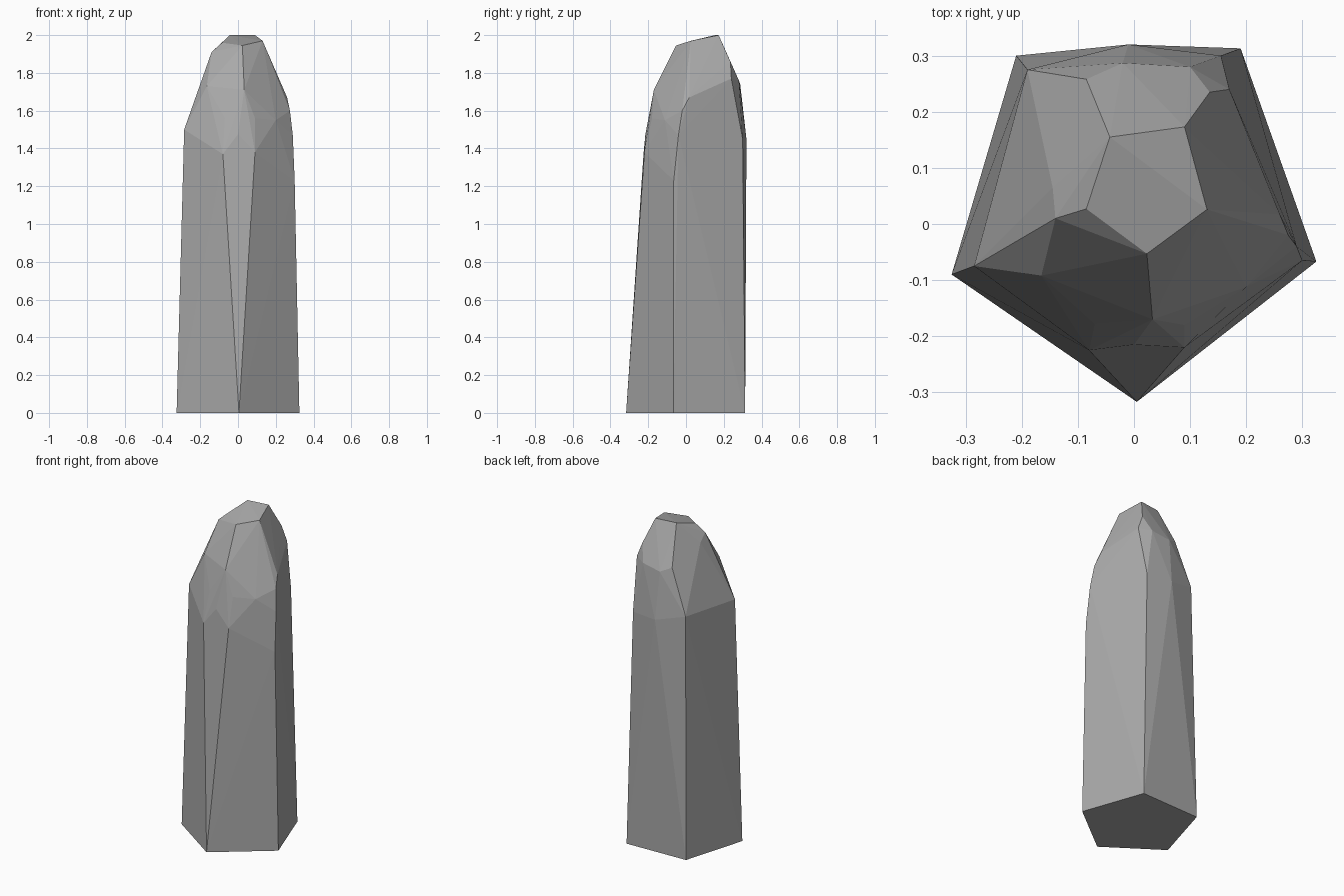
import bpy
import bmesh
from mathutils import Vector
from mathutils.bvhtree import BVHTree

cube = bpy.data.objects.get("Cube")
if cube:
    bpy.data.objects.remove(cube, do_unlink=True)

# Single stone colour
stone = bpy.data.materials.new("stone grey")
stone.use_nodes = True
colour = (0.4, 0.4, 0.4, 1)
stone.diffuse_color = colour
shader = stone.node_tree.nodes["Principled BSDF"]
shader.inputs["Base Color"].default_value = colour
shader.inputs["Roughness"].default_value = 0.9

# Five-sided footprint on the ground
footprint = [(-.325, -.09), (.005, -.317), (.325, -.067), (.19, .313), (-.21, .3)]

# Chipped corners, grouped by where they sit on the pillar
crown = [(-.043, .155, 2), (.09, .173, 2), (.13, .026, 1.97),
         (.023, -.053, 1.945), (-.085, .027, 1.96)]
front_chips = [(-.08, -.225, 1.37), (.09, -.22, 1.38), (0, -.215, 1.475),
               (.09, -.18, 1.56), (.033, -.17, 1.71), (-.165, -.092, 1.73)]
left_chips = [(.3, -.065, 1.23), (.29, -.04, 1.47), (.275, -.02, 1.6),
              (.26, .017, 1.67), (.2, -.112, 1.55)]
right_chips = [(-.285, -.075, 1.5), (-.14, .01, 1.91), (-.145, .065, 1.87)]
back_chips = [(.155, .3, 1.45), (.17, .24, 1.77), (.135, .235, 1.86),
              (.1, .28, 1.76), (-.02, .287, 1.74), (-.085, .258, 1.77),
              (-.01, .32, 1.45), (-.19, .275, 1.5)]


def faceted_shell(bm, points):
    """Wrap the corners in flat facets and merge coplanar ones."""
    for point in points:
        bm.verts.new(point)
    result = bmesh.ops.convex_hull(bm, input=bm.verts[:])
    loose = {v for v in result["geom_interior"] + result["geom_unused"]
             if isinstance(v, bmesh.types.BMVert)}
    bmesh.ops.delete(bm, geom=list(loose), context='VERTS')
    bmesh.ops.dissolve_limit(bm, angle_limit=0.015, verts=bm.verts[:], edges=bm.edges[:])


def dent(bm, point):
    """Push the front facet at this spot in to the given point."""
    bm.faces.ensure_lookup_table()
    tree = BVHTree.FromBMesh(bm)
    target = Vector(point)
    hit = tree.ray_cast(Vector((target.x, -1, target.z)), Vector((0, 1, 0)))
    if hit[2] is not None:
        poked = bmesh.ops.poke(bm, faces=[bm.faces[hit[2]]])
        poked["verts"][0].co = target


# Stone pillar
bm = bmesh.new()
corners = [(x, y, 0) for x, y in footprint]
faceted_shell(bm, corners + crown + front_chips + left_chips + right_chips + back_chips)
dent(bm, (-.07, -.178, 1.56))
bmesh.ops.recalc_face_normals(bm, faces=bm.faces[:])
mesh = bpy.data.meshes.new("stone_pillar")
bm.to_mesh(mesh)
bm.free()
mesh.materials.append(stone)
pillar = bpy.data.objects.new("stone_pillar", mesh)
bpy.context.collection.objects.link(pillar)
